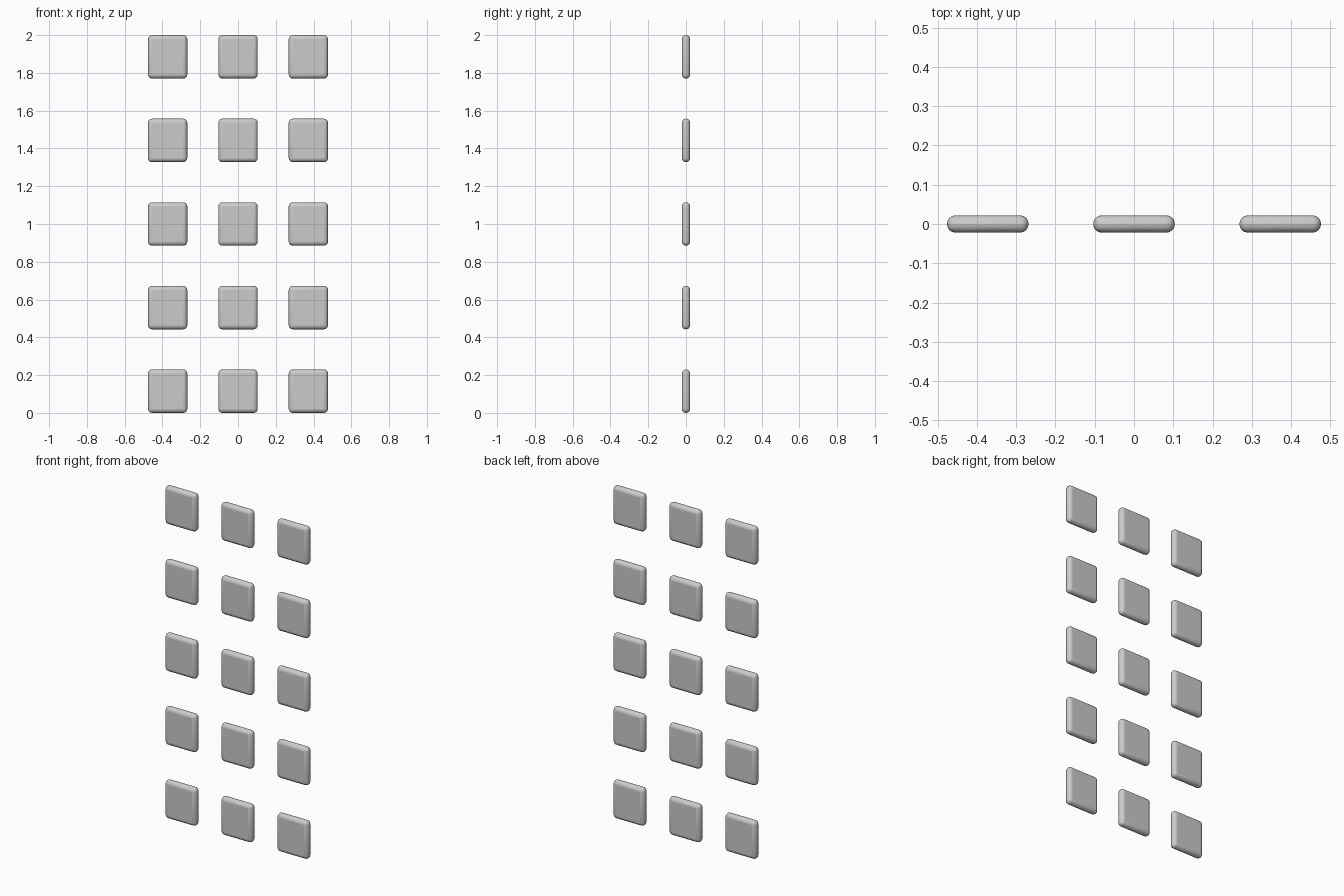
import bpy

if "Cube" in bpy.data.objects:
    bpy.data.objects.remove(bpy.data.objects["Cube"])

COLS, ROWS = 3, 5
W, T, H = 0.208, 0.044, 0.23        # tile width, thickness, height
PITCH_X, PITCH_Z = 0.3725, 0.4425


def tile(name, x, z):
    # thin slab with fully rounded edges
    bpy.ops.mesh.primitive_cube_add(size=1, location=(x, 0, z))
    ob = bpy.context.object
    ob.name = name
    ob.scale = (W, T, H)
    bpy.ops.object.transform_apply(location=False, rotation=False, scale=True)
    mod = ob.modifiers.new("rounded_edges", 'BEVEL')
    mod.width = 0.0215
    mod.segments = 4
    mod.limit_method = 'NONE'
    bpy.ops.object.shade_smooth_by_angle()
    return ob


# upright grid of tiles
for r in range(ROWS):
    for c in range(COLS):
        tile(f"tile_row{r + 1}_col{c + 1}", (c - 1) * PITCH_X, H / 2 + r * PITCH_Z)
